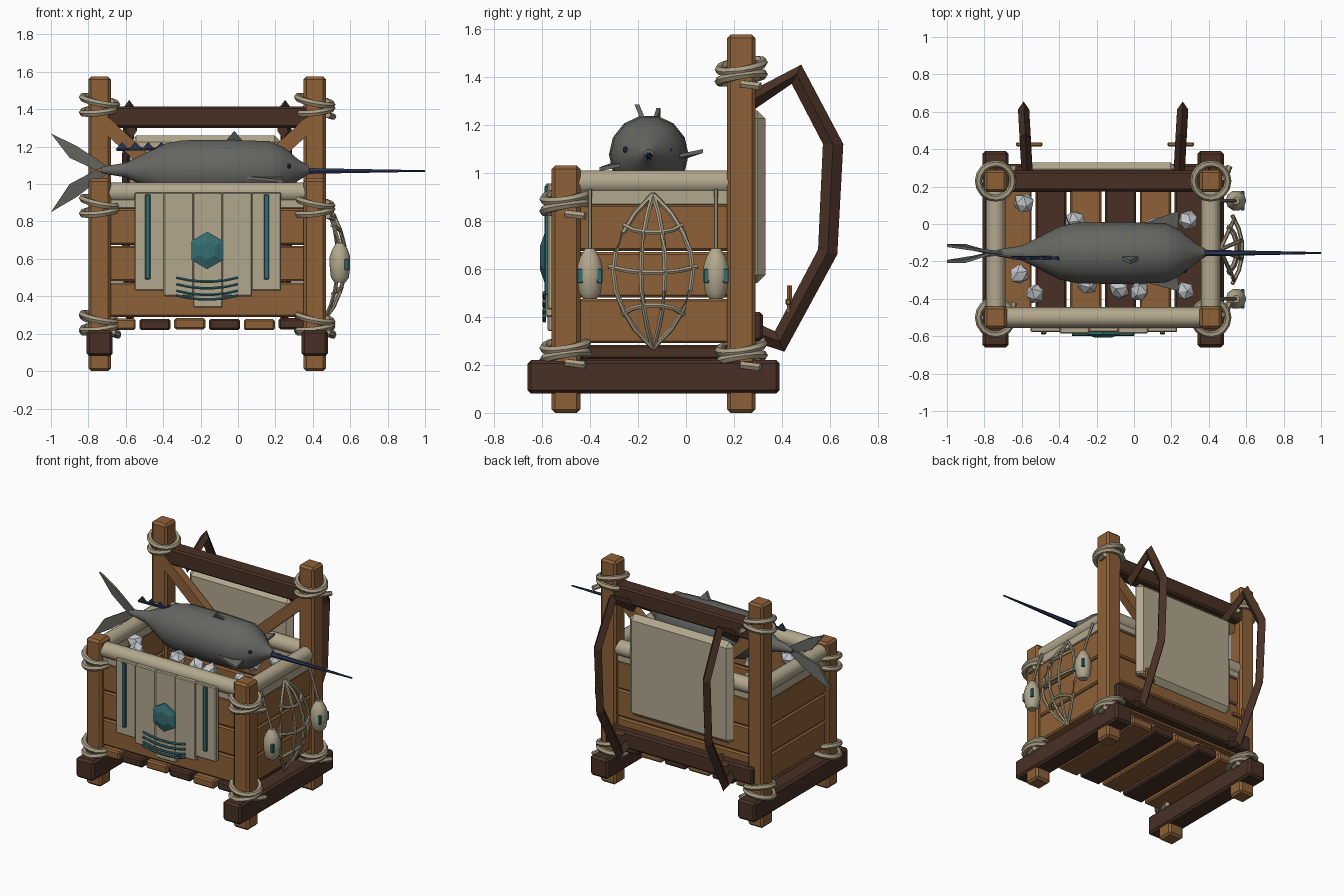
import bpy, bmesh, math, random
from mathutils import Vector, Matrix

if "Cube" in bpy.data.objects:
    bpy.data.objects.remove(bpy.data.objects["Cube"])

random.seed(4)

def mat(name, c):
    m = bpy.data.materials.new(name)
    m.diffuse_color = (*c, 1)
    m.use_nodes = True
    m.node_tree.nodes["Principled BSDF"].inputs["Base Color"].default_value = m.diffuse_color
    return m

WOOD = mat("wood", (0.27, 0.12, 0.04))
DARK = mat("dark_wood", (0.065, 0.03, 0.018))
CREAM = mat("canvas", (0.45, 0.39, 0.27))
ROPE = mat("rope", (0.40, 0.34, 0.23))
GREY = mat("fish_skin", (0.13, 0.13, 0.12))
TEAL = mat("teal", (0.035, 0.15, 0.16))
NAVY = mat("navy", (0.025, 0.035, 0.09))
ICE = mat("ice", (0.55, 0.57, 0.6))

def finish(name, bm, m, smooth=False):
    bmesh.ops.recalc_face_normals(bm, faces=bm.faces)
    me = bpy.data.meshes.new(name)
    bm.to_mesh(me)
    bm.free()
    me.materials.append(m)
    o = bpy.data.objects.new(name, me)
    bpy.context.collection.objects.link(o)
    if smooth:
        bpy.ops.object.select_all(action='DESELECT')
        o.select_set(True)
        bpy.context.view_layer.objects.active = o
        bpy.ops.object.shade_smooth_by_angle(angle=math.radians(40))
    return o

def box(name, x, y, z, m, bevel=0.01):
    """Chamfered box from three (min, max) ranges."""
    bm = bmesh.new()
    bmesh.ops.create_cube(bm, size=1)
    for v in bm.verts:
        v.co = [(r[0] + r[1]) / 2 + c * (r[1] - r[0]) for r, c in zip((x, y, z), v.co)]
    if bevel:
        bmesh.ops.bevel(bm, geom=bm.edges[:], offset=bevel, segments=1, affect='EDGES')
    return finish(name, bm, m)

def skin(name, rings, m, smooth=False, closed=False):
    """Bridge equal-sized rings of points into a tube."""
    bm = bmesh.new()
    vs = [[bm.verts.new(p) for p in r] for r in rings]
    n = len(vs[0])
    for i in range(len(vs) if closed else len(vs) - 1):
        a, b = vs[i], vs[(i + 1) % len(vs)]
        for j in range(n):
            bm.faces.new((a[j], a[(j + 1) % n], b[(j + 1) % n], b[j]))
    if not closed:
        bm.faces.new(vs[0])
        bm.faces.new(vs[-1])
    return finish(name, bm, m, smooth)

def tube(name, pts, r, m, sides=6, closed=False):
    """Round tube along a path; r is a radius or a list of radii."""
    pts = [Vector(p) for p in pts]
    n, rings = len(pts), []
    for i, p in enumerate(pts):
        a = pts[i - 1] if closed or i else p
        b = pts[(i + 1) % n] if closed or i < n - 1 else p
        t = (b - a).normalized()
        u = t.cross(Vector((0, 0, 1)) if abs(t.z) < 0.95 else Vector((0, 1, 0))).normalized()
        w = t.cross(u)
        ri = r[i] if isinstance(r, list) else r
        rings.append([p + ri * (u * math.cos(k) + w * math.sin(k))
                      for k in (2 * math.pi * j / sides for j in range(sides))])
    return skin(name, rings, m, True, closed)

def plate(name, pts, off, m):
    """Thin polygon thickened by +-off."""
    off = Vector(off)
    return skin(name, [[Vector(p) - off for p in pts], [Vector(p) + off for p in pts]], m)

def ball(name, co, scale, m, sub=1, jitter=0.0):
    bm = bmesh.new()
    bmesh.ops.create_icosphere(bm, subdivisions=sub, radius=1)
    rot = Matrix.Rotation(random.uniform(0, 6) if jitter else 0, 3, 'X')
    for v in bm.verts:
        q = rot @ v.co * (1 + random.uniform(-jitter, jitter))
        v.co = [c + s * e for c, s, e in zip(co, scale, q)]
    return finish(name, bm, m)

def lashing(x, y, z):
    """Two tilted rope coils and a loose end around a post."""
    for k, (dz, tilt) in enumerate(((-0.025, 0.012), (0.025, -0.02))):
        ring = [(x + 0.092 * math.cos(a), y + 0.092 * math.sin(a),
                 z + dz + tilt * math.cos(a) + 0.015 * math.sin(a))
                for a in (2 * math.pi * i / 16 for i in range(16))]
        tube("rope_coil", ring, 0.019, ROPE, 6, True)
    tube("rope_end", [(x + 0.07, y, z - 0.05), (x + 0.1, y + 0.08, z - 0.06)], 0.017, ROPE)

# Frame: skids, posts and lashings
XL, XR, YF, YB = -0.74, 0.41, -0.5, 0.23
for x in (XL, XR):
    box("skid", (x - 0.07, x + 0.07), (-0.66, 0.39), (0.08, 0.22), DARK, 0.015)
    for y, top, zs in ((YF, 1.03, (0.26, 0.88)), (YB, 1.575, (0.25, 1.42))):
        box("post", (x - 0.06, x + 0.06), (y - 0.06, y + 0.06), (0, top), WOOD, 0.015)
        for z in zs:
            lashing(x, y, z)

# Crate floor slats and wall planks
for i in range(6):
    x = -0.63 + 0.186 * i
    d = random.uniform(-0.015, 0.015)
    box("floor_slat", (x - 0.083, x + 0.083), (-0.54 + d, 0.23), (0.225 + d / 2, 0.285 + d / 2),
        DARK if i % 2 else WOOD)
for z0, z1 in ((0.29, 0.475), (0.48, 0.67), (0.675, 0.87)):
    for y in (YF, YB):
        box("wall_plank", (XL, XR), (y - 0.028, y + 0.028), (z0, z1), WOOD)
    for x in (XL, XR):
        box("side_plank", (x - 0.035, x + 0.035), (YF, YB), (z0, z1), WOOD)

# Rolled canvas rim and its flap
for y in (YF, YB):
    tube("rim_roll", [(XL + 0.05, y, 0.955), (XR - 0.05, y, 0.955)], 0.055, CREAM, 10)
    box("rim_flap", (XL, XR), (y - 0.035, y + 0.035), (0.87, 0.93), CREAM, 0.005)
for x in (XL, XR):
    tube("side_rim_roll", [(x, YF + 0.05, 0.96), (x, YB - 0.05, 0.96)], 0.052, CREAM, 10)
    box("side_rim_flap", (x - 0.04, x + 0.04), (YF, YB), (0.865, 0.93), CREAM, 0.005)

# Back frame: beams, braces and padded back panel
box("upper_beam", (XL, XR), (0.175, 0.285), (1.3, 1.415), DARK, 0.012)
box("lower_beam", (XL, XR), (0.24, 0.32), (0.30, 0.42), DARK, 0.012)
for x, s in ((XL + 0.04, 1), (XR - 0.04, -1)):
    plate("brace", [(x, 0.2, 1.36), (x, 0.2, 1.26), (x + 0.32 * s, 0.2, 0.97),
                    (x + 0.37 * s, 0.2, 1.03)], (0, 0.03, 0), WOOD)
box("back_panel", (-0.58, 0.23), (0.255, 0.33), (0.54, 1.26), CREAM, 0.035)

# Carrying straps with a diamond section
OUT = [(0.25, 1.33), (0.48, 1.45), (0.655, 1.12), (0.63, 0.66), (0.41, 0.255), (0.27, 0.30)]
INN = [(0.25, 1.24), (0.44, 1.37), (0.57, 1.12), (0.55, 0.68), (0.37, 0.34), (0.27, 0.385)]
for x, s in ((-0.57, -1), (0.24, 1)):
    rings = []
    for (yo, zo), (yi, zi) in zip(OUT, INN):
        c = x + s * 0.05 * (yo - 0.25)
        ym, zm = (yo + yi) / 2, (zo + zi) / 2
        rings.append([(c, yo, zo), (c + 0.03, ym, zm), (c, yi, zi), (c - 0.03, ym, zm)])
    skin("carry_strap", rings, DARK)
    box("strap_toggle", (x - 0.06, x + 0.08), (0.415, 0.437), (0.45, 0.475), WOOD, 0.004)
    tube("strap_tie", [(x + 0.01 * s, 0.43, 0.41), (x + 0.01 * s, 0.43, 0.53)], 0.012, WOOD)

# Canvas banner with teal trim on the front
for i, bottom in enumerate((0.43, 0.40, 0.34, 0.40, 0.43)):
    x = -0.553 + 0.156 * i
    y = -0.565 - (0.008 if i % 2 else 0)
    box("banner_strip", (x, x + 0.16), (y - 0.012, y + 0.025), (bottom, 0.955), CREAM, 0.006)
for x in (-0.483, 0.152):
    box("banner_stripe", (x - 0.014, x + 0.014), (-0.59, -0.57), (0.49, 0.945), TEAL, 0.004)
hexa = [[(-0.165 + r * math.sin(a), y, 0.645 + r * math.cos(a))
         for a in (math.pi / 3 * i for i in range(6))]
        for r, y in ((0.1, -0.57), (0.1, -0.59), (0.05, -0.608))]
skin("banner_badge", hexa, TEAL)
for z in (0.5, 0.465, 0.43, 0.405):
    tube("banner_wave", [(-0.165 + 0.165 * t, -0.59, z - 0.022 * (1 - t * t))
                         for t in (-1, -0.6, -0.2, 0.2, 0.6, 1)], 0.008, TEAL)

# Net bag on the right side
def net(t, a):
    """Point on the bulging net: t from 0 (bottom) to 1 (top), a sideways."""
    w = math.sin(math.pi * t) ** 0.8
    return (0.46 + w * (0.12 - 1.6 * a * a), -0.137 + a * w, 0.27 + 0.64 * t)
for a in (-0.165, -0.05, 0.05, 0.165):
    tube("net_cord", [net(min(i / 8, 0.9999), a) for i in range(9)], 0.011, ROPE)
for t, sag in ((0.8, -0.05), (0.53, -0.04), (0.22, 0.06)):
    tube("net_cross_cord", [net(t + sag * (1 - k * k), 0.185 * k)
                            for k in (-1, -0.6, -0.2, 0.2, 0.6, 1)], 0.011, ROPE)

# Hanging floats
for y in (-0.4, 0.125):
    prof = [(0.475, 0.03), (0.5, 0.048), (0.56, 0.055), (0.61, 0.055), (0.65, 0.042), (0.685, 0.02)]
    tube("float", [(0.545, y, z) for z, r in prof], [r for z, r in prof], CREAM, 10)
    tube("float_cord", [(0.46, y, 0.93), (0.505, y, 0.8), (0.545, y, 0.68)], 0.009, ROPE)
    for d in (-0.04, 0.04):
        box("float_mark", (0.57, 0.59), (y + d - 0.012, y + d + 0.012), (0.54, 0.6), TEAL, 0.003)

# Ice chunks
for x, y in ((-0.59, 0.11), (-0.31, 0.02), (0.29, 0.02), (-0.61, -0.27), (-0.53, -0.37),
             (-0.08, -0.35), (0.03, -0.36), (0.27, -0.36), (-0.45, -0.1), (0.2, -0.12),
             (-0.25, -0.32), (0.1, -0.02)):
    ball("ice_chunk", (x, y, 0.94), (0.055, 0.055, 0.055), ICE, 1, 0.12)

# Fish body, bill and mouth
CY, CZ = -0.155, 1.075
prof = [(-0.73, 0.018), (-0.6, 0.04), (-0.5, 0.09), (-0.4, 0.142), (-0.3, 0.163), (-0.05, 0.166),
        (0.17, 0.158), (0.25, 0.122), (0.32, 0.06), (0.38, 0.022)]
tube("fish_body", [(x, CY, CZ) for x, r in prof], [r for x, r in prof], GREY, 14)
tube("fish_bill", [(0.36, CY, CZ - 0.005), (0.65, CY, CZ - 0.005), (1.0, CY, CZ - 0.005)],
     [0.018, 0.012, 0.005], NAVY)
for y in (-0.25, -0.07):
    ball("fish_eye", (0.27, y, 1.095), (0.016, 0.014, 0.016), NAVY)

# Fins and tail
for zt, zm, yt in ((1.27, 1.14, -0.115), (0.85, 1.0, -0.2)):
    plate("tail_lobe", [(-0.7, CY, CZ + 0.02 * (1 if zt > 1 else -1)), (-0.86, (CY + yt) / 2, (CZ + zt) / 2 + (0.03 if zt > 1 else -0.03)),
                        (-1.0, yt, zt), (-0.9, yt, zm), (-0.76, CY, CZ)], (0, 0.008, 0), GREY)
plate("dorsal_fin", [(-0.07, -0.18, 1.225), (-0.02, -0.205, 1.285), (0.03, -0.18, 1.225)],
      (0, 0.01, 0), GREY)
plate("pectoral_fin", [(-0.02, -0.02, 1.06), (0.24, 0.07, 1.09), (0.23, -0.08, 1.06)], (0, 0, 0.008), GREY)
plate("pectoral_fin", [(-0.02, -0.29, 1.04), (0.24, -0.36, 1.015), (0.23, -0.23, 1.04)], (0, 0, 0.008), GREY)
for i in range(4):
    x = -0.62 + 0.07 * i
    plate("finlet", [(x - 0.035, -0.18, 1.185), (x, -0.185, 1.225), (x + 0.035, -0.18, 1.185)],
          (0, 0.008, 0), NAVY)
tube("finlet_ridge", [(-0.65, -0.18, 1.185), (-0.39, -0.18, 1.19)], 0.009, NAVY)
